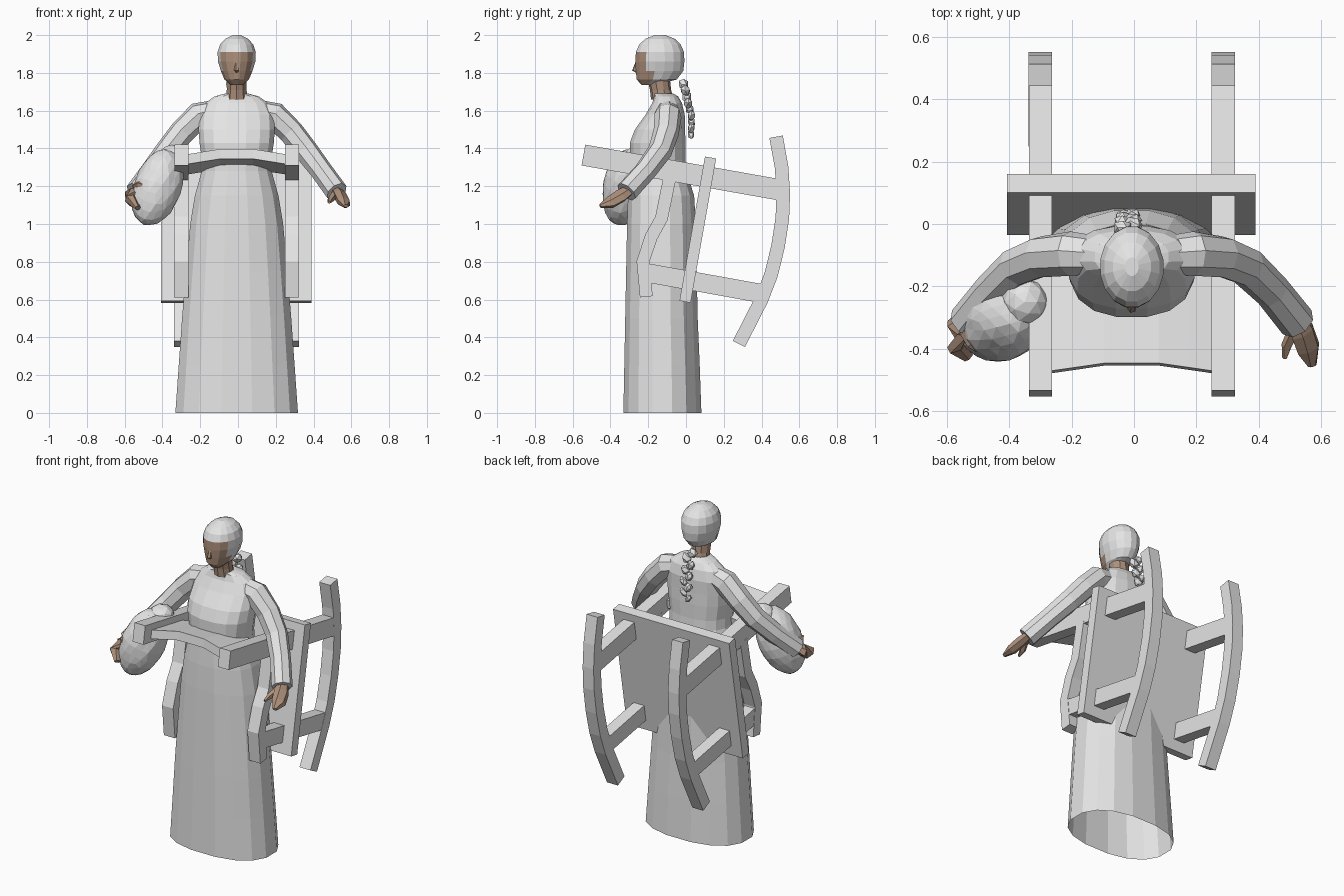
import bpy, bmesh, math, random
from mathutils import Vector, Matrix

if "Cube" in bpy.data.objects:
    bpy.data.objects.remove(bpy.data.objects["Cube"])

random.seed(4)
CX = -0.007  # symmetry plane of the figure and chair


def material(name, rgb):
    m = bpy.data.materials.new(name)
    m.diffuse_color = (*rgb, 1)
    m.use_nodes = True
    m.node_tree.nodes["Principled BSDF"].inputs["Base Color"].default_value = m.diffuse_color
    return m


GREY = material("light grey", (0.78, 0.78, 0.78))
SKIN = material("brown skin", (0.42, 0.28, 0.2))


def finish(name, bm, *mats):
    bmesh.ops.recalc_face_normals(bm, faces=bm.faces)
    me = bpy.data.meshes.new(name)
    bm.to_mesh(me)
    bm.free()
    for m in mats:
        me.materials.append(m)
    ob = bpy.data.objects.new(name, me)
    bpy.context.collection.objects.link(ob)
    return ob


def loft(name, rings, mat, start=True, end=True):
    """Skin a list of equal-length closed rings."""
    bm = bmesh.new()
    vs = [[bm.verts.new(p) for p in r] for r in rings]
    n = len(vs[0])
    for a, b in zip(vs, vs[1:]):
        for i in range(n):
            j = (i + 1) % n
            bm.faces.new((a[i], a[j], b[j], b[i]))
    if start:
        bm.faces.new(vs[0])
    if end:
        bm.faces.new(vs[-1])
    return finish(name, bm, mat)


def oval(z, cy, rx, ry, n=16, p=2.0):
    pts = []
    for i in range(n):
        a = 2 * math.pi * (i + 0.5) / n
        c, s = math.cos(a), math.sin(a)
        pts.append((CX + rx * math.copysign(abs(c) ** (2 / p), c),
                    cy + ry * math.copysign(abs(s) ** (2 / p), s), z))
    return pts


def tube(name, path, mat, n=8, flat=1.0):
    """Tube along (x, y, z, radius) points; flat squeezes it sideways."""
    P = [Vector(p[:3]) for p in path]
    rings = []
    for i, p in enumerate(P):
        d = (P[min(i + 1, len(P) - 1)] - P[max(i - 1, 0)]).normalized()
        u = d.cross(Vector((0, 1, 0.3))).normalized()
        w = d.cross(u)
        r = path[i][3]
        rings.append([p + u * r * flat * math.cos(2 * math.pi * (k + .5) / n)
                      + w * r * math.sin(2 * math.pi * (k + .5) / n) for k in range(n)])
    return loft(name, rings, mat)


def plank(name, path, thick, xc, xh):
    """Bar following a (y, z) path, with a rectangular section."""
    P = [Vector(p) for p in path]
    rings = []
    for i, p in enumerate(P):
        d = (P[min(i + 1, len(P) - 1)] - P[max(i - 1, 0)]).normalized()
        nrm = Vector((-d.y, d.x)) * thick / 2
        a, b = p + nrm, p - nrm
        rings.append([(xc - xh, *a), (xc + xh, *a), (xc + xh, *b), (xc - xh, *b)])
    return loft(name, rings, GREY)


def blob(name, mtx, level=1, jitter=0.0):
    bm = bmesh.new()
    bmesh.ops.create_icosphere(bm, subdivisions=level, radius=1)
    for v in bm.verts:
        v.co *= 1 + random.uniform(-jitter, jitter)
    bmesh.ops.transform(bm, matrix=mtx, verts=bm.verts)
    return finish(name, bm, GREY)


# Long dress, open at the hem
loft("dress", [oval(*r, p=2.35) for r in (
    (0, -.125, .33, .21), (.25, -.127, .312, .203), (.5, -.13, .294, .195), (.75, -.13, .273, .19),
    (1.0, -.13, .25, .185), (1.15, -.132, .225, .178), (1.28, -.148, .188, .152),
    (1.34, -.15, .186, .15), (1.43, -.15, .2, .15), (1.5, -.138, .205, .135),
    (1.58, -.11, .2, .105), (1.64, -.1, .17, .08), (1.675, -.105, .12, .065),
    (1.69, -.12, .065, .055))], GREY, start=False)

# Neck
loft("neck", [oval(1.66, -.125, .062, .06, 10), oval(1.71, -.135, .055, .056, 10),
              oval(1.8, -.15, .057, .062, 10)], SKIN)

# Head: headscarf with skin-coloured face
head = loft("head", [oval(*r, n=16) for r in (
    (1.735, -.2, .03, .035), (1.765, -.155, .066, .108), (1.81, -.14, .085, .128),
    (1.86, -.138, .101, .132), (1.91, -.138, .103, .13), (1.95, -.138, .09, .112),
    (1.98, -.137, .062, .08), (2.0, -.137, .022, .03))], GREY)
head.data.materials.append(SKIN)
for f in head.data.polygons:
    c = f.center
    if (c.y < -.19 and c.z < 1.9 and abs(c.x - CX) < .075) or c.z < 1.745:
        f.material_index = 1
tube("nose", [(CX, -.258, 1.86, .008), (CX, -.272, 1.815, .014), (CX, -.25, 1.805, .012)], SKIN, 5)

# Braid: alternating lumps hanging down the back
for i in range(9):
    t = i / 8
    side = 1 if i % 2 else -1
    m = (Matrix.Translation((CX - .012 + side * .016, -.012 + .04 * min(1, t * 1.6), 1.74 - .265 * t))
         @ Matrix.Rotation(side * .6, 4, 'Y')
         @ Matrix.Diagonal((.03 - .012 * t, .028 - .01 * t, .034, 1)))
    blob("braid_lump", m, 1, .12)

# Sleeves and hands
for s, tag in ((1, "left"), (-1, "right")):
    arm = [(.1, -.1, 1.6, .06), (.2, -.095, 1.575, .072), (.29, -.105, 1.485, .068),
           (.37, -.138, 1.385, .064), (.45, -.215, 1.28, .059), (.53, -.315, 1.17, .06)]
    tube(tag + "_sleeve", [(CX + s * x, y, z, r) for x, y, z, r in arm], GREY)
    if s > 0:
        hand = [(.52, -.30, 1.18, .035), (.54, -.345, 1.15, .045), (.56, -.40, 1.115, .042),
                (.572, -.455, 1.095, .014)]
        thumb = [(.515, -.34, 1.16, .022), (.49, -.39, 1.13, .018), (.483, -.43, 1.115, .008)]
    else:
        hand = [(.53, -.30, 1.18, .035), (.565, -.335, 1.16, .045), (.565, -.385, 1.125, .045),
                (.53, -.425, 1.085, .02)]
        thumb = [(.54, -.34, 1.2, .022), (.52, -.385, 1.21, .018), (.49, -.41, 1.2, .01)]
    tube(tag + "_hand", [(s * x, y, z, r) for x, y, z, r in hand], SKIN, 6, .7)
    tube(tag + "_thumb", [(s * x, y, z, r) for x, y, z, r in thumb], SKIN, 5)

# Bundle tucked under the right arm
rot = Vector((.13, .07, .37)).to_track_quat('Z', 'Y').to_matrix().to_4x4()
blob("bundle", Matrix.Translation((-.425, -.315, 1.195)) @ rot
     @ Matrix.Diagonal((.125, .125, .215, 1)), 3, .025)
blob("bundle_top", Matrix.Translation((-.35, -.25, 1.355))
     @ Matrix.Diagonal((.075, .075, .065, 1)), 2, .02)

# Rocking chair carried on the back: seat board
plank("chair_seat", [(-.005, .588), (.13, 1.352)], .06, CX - .002, .398)

# Chair posts, legs, armrests and rockers on both sides
for s in (1, -1):
    x = CX + s * .293
    plank("chair_back_post", [(-.543, 1.365), (.49, 1.182)], .112, x, .037)
    plank("chair_front_leg", [(-.21, .742), (.40, .632)], .1, x, .036)
    plank("chair_armrest", [(-.085, 1.25), (-.13, 1.03), (-.185, .93), (-.228, .8), (-.21, .615)],
          .068, x, .038)
    plank("chair_rocker", [(.477, 1.462), (.506, 1.3), (.515, 1.16), (.51, 1.03), (.487, .88),
                           (.45, .73), (.40, .6), (.28, .365)], .072, x, .0375)

# Curved backrest between the posts
rings = []
for k in range(7):
    t = (k - 3) / 3
    bow = .028 * (1 - max(0, (abs(t) - .33) / .67))
    x = CX + t * .262
    f, b = (-.475 + bow * .9, 1.343 + bow), (-.17, 1.288 + bow)
    h = .026
    rings.append([(x, f[0] + .004, f[1] + h), (x, f[0] - .004, f[1] - h),
                  (x, b[0] - .004, b[1] - h), (x, b[0] + .004, b[1] + h)])
loft("chair_backrest", rings, GREY)
